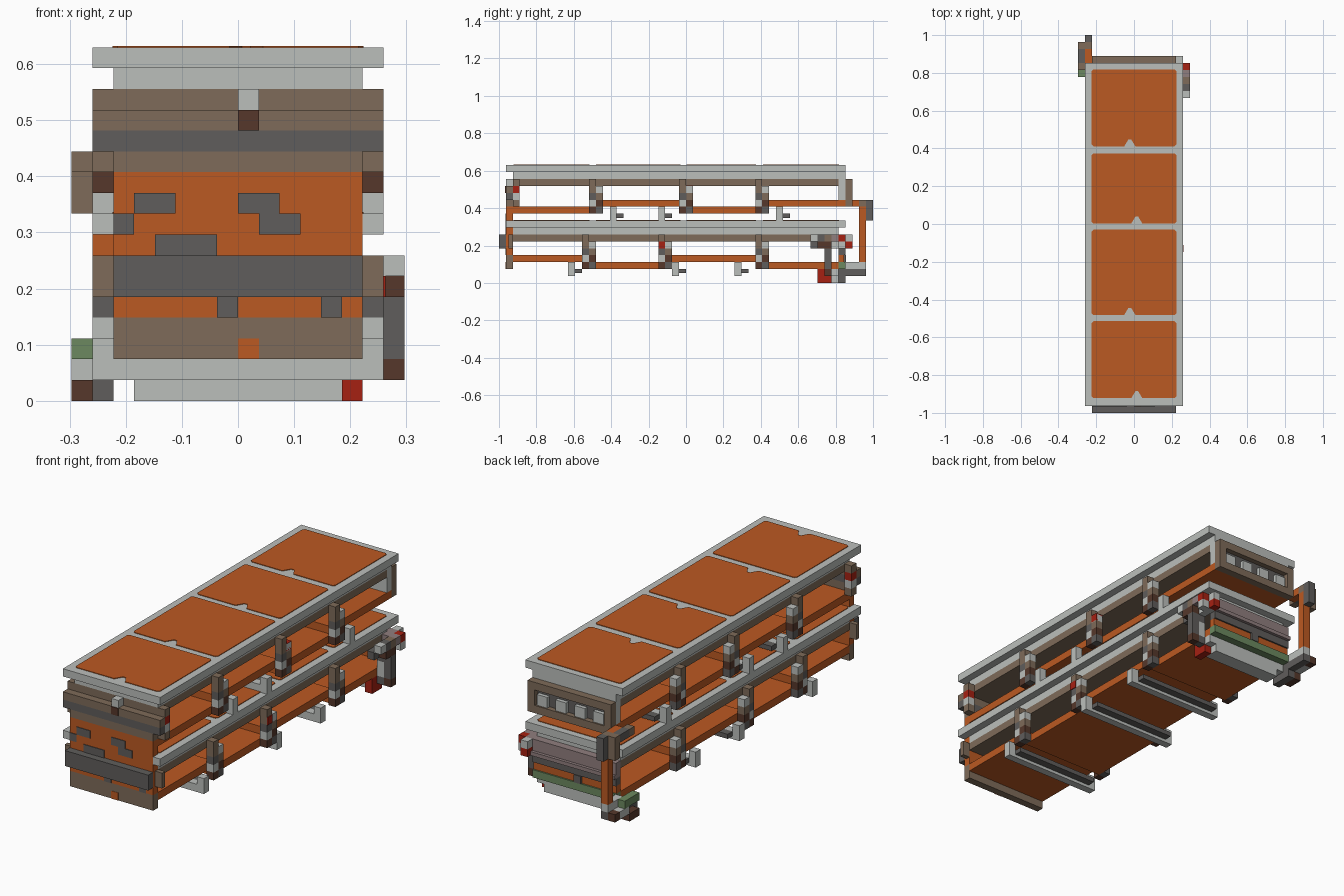
import bpy, bmesh
from mathutils import Matrix

cube = bpy.data.objects.get("Cube")
if cube:
    bpy.data.objects.remove(cube)

U = 1 / 27  # one block


def paint(name, r, g, b):
    m = bpy.data.materials.new(name)
    m.use_nodes = True
    m.diffuse_color = (r, g, b, 1)
    m.node_tree.nodes["Principled BSDF"].inputs["Base Color"].default_value = (r, g, b, 1)
    return m


ORANGE = paint("orange", .50, .10, .016)
PALE = paint("pale grey", .50, .52, .50)
BROWN = paint("brown", .21, .147, .10)
DARK = paint("dark grey", .115, .11, .106)
UMBER = paint("dark brown", .093, .039, .024)
RED = paint("red", .38, .015, .006)
MAUVE = paint("mauve grey", .28, .21, .21)
GREEN = paint("green", .15, .25, .115)


def finish(name, bm, colour):
    mesh = bpy.data.meshes.new(name)
    bm.to_mesh(mesh)
    bm.free()
    mesh.materials.append(colour)
    obj = bpy.data.objects.new(name, mesh)
    bpy.context.collection.objects.link(obj)
    return obj


def part(name, colour, *boxes):
    """One object made of boxes, each (x0, x1, y0, y1, z0, z1) in blocks."""
    bm = bmesh.new()
    for x0, x1, y0, y1, z0, z1 in boxes:
        place = Matrix.Translation(((x0 + x1) / 2 * U, (y0 + y1) / 2 * U, (z0 + z1) / 2 * U))
        size = Matrix.Diagonal(((x1 - x0) * U, (y1 - y0) * U, (z1 - z0) * U, 1))
        bmesh.ops.create_cube(bm, size=1, matrix=place @ size)
    return finish(name, bm, colour)


def both(y0, y1, z0, z1):
    """A matching pair of boxes on the two long sides."""
    return [(-7, -6, y0, y1, z0, z1), (6, 7, y0, y1, z0, z1)]


def roof_panel(name, y0, y1, z, notch):
    """Thin panel with clipped corners and a small notch in its front edge."""
    c, w = .25, 6.05
    outline = [(-w + c, y0), (notch - .8, y0), (notch - .2, y0 + 1), (notch + .2, y0 + 1),
               (notch + .8, y0), (w - c, y0), (w, y0 + c), (w, y1 - c),
               (w - c, y1), (c - w, y1), (-w, y1 - c), (-w, y0 + c)]
    bm = bmesh.new()
    face = bm.faces.new([bm.verts.new((x * U, y * U, z * U)) for x, y in outline])
    top = bmesh.ops.extrude_face_region(bm, geom=[face])["geom"]
    bmesh.ops.translate(bm, vec=(0, 0, .003),
                        verts=[v for v in top if isinstance(v, bmesh.types.BMVert)])
    bmesh.ops.recalc_face_normals(bm, faces=bm.faces)
    finish(name, bm, ORANGE)


# Two roofs, each a rimmed slab over a brown ceiling, with four panels on top
for level, z, front in (("upper", 16, -26), ("lower", 8, -25)):
    part(level + "_roof", PALE, (-6, 6, front, 23, z, z + 1), *both(-26, 23, z, z + 1),
         (-6, 6, -25, 22, z - 1, z))
    part(level + "_ceiling", BROWN, (-6, 6, -25, 22, z - 2, z - 1))
    for i, (y0, y1, notch) in enumerate(((-24.9, -13.9, .4), (-13, -.8, -.6),
                                         (.05, 10.1, .4), (11.1, 22.1, -.6))):
        roof_panel(f"{level}_roof_panel_{i + 1}", y0, y1, z + 1, notch)

# Stepped floors
part("upper_floor", ORANGE, (-6, 6, -25, -13, 10, 11), (-6, 6, -13, -.5, 11, 12),
     (-6, 6, -.5, 10.5, 10, 11), (-6, 6, 10.5, 23, 11, 12))
part("lower_floor", ORANGE, (-6, 6, -25, -14, 3, 4), (-6, 6, -14, -3, 2, 3),
     (-6, 6, -3, 10.5, 3, 4), (-6, 6, 10.5, 22, 2, 3))

# Side columns: two uneven stacks of blocks
for level, z, starts in (("upper", 10, (-14, -1, 10)), ("lower", 2, (-15, -4, 10))):
    for i, y in enumerate(starts):
        name = f"{level}_column_{i + 1}"
        part(name + "_brown", BROWN, *both(y, y + 1, z + 3, z + 5), *both(y + 1, y + 2, z + 2, z + 3))
        part(name + "_dark", DARK, *both(y, y + 1, z + 2, z + 3), *both(y + 1, y + 2, z, z + 1))
        part(name + "_pale", PALE, *both(y, y + 1, z + 1, z + 2), *both(y + 1, y + 2, z + 3, z + 4))
        part(name + "_foot", UMBER, *both(y, y + 1, z, z + 1), *both(y + 1, y + 2, z + 1, z + 2))
part("front_column", BROWN, *both(-25, -24, 14, 15), *both(-25, -24, 11, 12))
part("front_column_blocks", PALE, *both(-25, -24, 12, 13))
part("red_lamps", RED, *both(-25, -24, 13, 14), (6, 7, 0, 1, 13.05, 14.05), (7, 7.1, -4, -3, 5, 6))

# Cross beams with feet under the floors
for level, z, spots in (("upper", 9, (-11, -4, 13)), ("lower", 1, (-17, -2, 7))):
    for i, y in enumerate(spots):
        part(f"{level}_beam_{i + 1}", PALE, (-6, 6, y, y + 1, z, z + 1), *both(y, y + 1, z, z + 2))
        part(f"{level}_beam_{i + 1}_backing", DARK, (-6, 6, y + 1, y + 2, z + .4, z + 1))

# Front wall, bands and bumper
part("front_wall", ORANGE, (-6, 6, -26, -25, 4, 11), (0, 1, -26.05, -25.95, 2, 3))
part("front_wall_patches", DARK, *[(x0, x1, -26.08, -25.95, z, z + 1) for x0, x1, z in (
    (-5, -3, 9), (-6, -5, 8), (0, 2, 9), (1, 3, 8), (-4, -1, 7), (-1, 0, 4), (4, 5, 4))])
part("front_bumper", DARK, (-6, 6, -27, -26, 5, 7))
part("front_dark_band", DARK, (-7, 7, -26, -25, 12, 13))
part("front_brown_bands", BROWN, (-7, 7, -26, -25, 13, 14), (-6, 6, -26, -25, 11, 12),
     (-6, 6, -26, -25, 2, 4), *both(-25.6, -25, 5, 7))
part("front_knob", PALE, (0, 1, -26, -25, 14, 15))
part("front_knob_stem", UMBER, (0, 1, -26.1, -25.9, 13, 14))

# Upper back: panel and window frame
part("upper_back_panel", PALE, (-6, 6, 22, 23, 12, 16))
part("back_frame", BROWN, (-6, 6, 23, 24, 11, 12), (-6, 6, 23, 24, 14, 15),
     (-6, -5, 23, 24, 12, 14), (5, 6, 23, 24, 12, 14))
part("back_frame_shade", DARK, (-5, 5, 23, 23.3, 12, 14))
part("back_windows", PALE, *[(x, x + 1.5, 23, 23.8, 12, 13.4) for x in (-4.8, -2.1, .6, 3.3)])

# Lower back: layered bands and the bottom beam
part("lower_back_panel", MAUVE, (-6, 6, 22, 23, 5.5, 7), (-6, 6, 22, 23.4, 5, 5.5))
part("lower_back_band", DARK, (-6, 6, 22, 23, 4, 5), (-1, 0, 22, 23.1, 3, 4))
part("lower_back_orange", ORANGE, (-6, 6, 22, 22.8, 3, 4))
part("lower_back_green", GREEN, (-6, 6, 22, 23, 2, 3))
part("bottom_beam", PALE, (-5, 5, 20, 22, 0, 1), (-6, 6, 20, 22, 1, 2))
part("bottom_beam_tip", RED, (5, 6, 19, 20, 0, 2), (5, 6, 20, 21, 0, 1))

# Pipe on the back corner
part("pipe", ORANGE, (-7, -6, 25, 26, 3, 11), (-7, -6, 23, 25, 11, 12))
part("pipe_top", DARK, (-7, -6, 26, 27, 9, 12), (-8, -7, 23, 25, 11, 12))
part("pipe_elbow", BROWN, (-7, -6, 25, 26, 11, 12), (-8, -7, 22, 23, 11, 12),
     (-8, -7, 25, 26, 11, 12), (-8, -7, 25, 26, 9, 11))
part("pipe_base_pale", PALE, (-7, -6, 23, 26, 2, 3), (-8, -7, 23, 25, 1, 2))
part("pipe_base_dark", DARK, (-7, -6, 20, 23, 0, 2), (-7, -6, 23, 26, 1, 2))
part("pipe_base_green", GREEN, (-8, -7, 21, 24, 2, 3))
part("pipe_base_foot", UMBER, (-8, -7, 21, 23, 0, 1), (-8, -7, 25, 26, 1, 2))

# Cluster of fittings on the other back corner
part("cluster_mauve", MAUVE, (6, 8, 21, 22, 6, 7), (6, 7, 22, 23, 6, 7))
part("cluster_red", RED, (7, 8, 22, 23, 6, 7), (6, 7, 23, 24, 5, 6))
part("cluster_pale", PALE, (7, 8, 18, 19, 6, 7), (6, 7, 20, 23, 5, 6), (7, 8, 22, 23, 5, 6),
     (6, 7, 23, 24, 6, 7), (6, 7, 20, 21, 2, 4))
part("cluster_dark", DARK, (7, 8, 19, 20, 6, 7), (6, 7, 18, 20, 5, 6), (7, 8, 20, 21, 2, 5),
     (6, 7, 20, 21, 1, 2), (6, 7, 20, 21, 4, 5))
part("cluster_umber", UMBER, (7, 8, 19, 21, 5, 6), (7, 8, 20, 21, 1, 2))
part("cluster_brown", BROWN, (7, 8, 20, 21, 6, 7))
